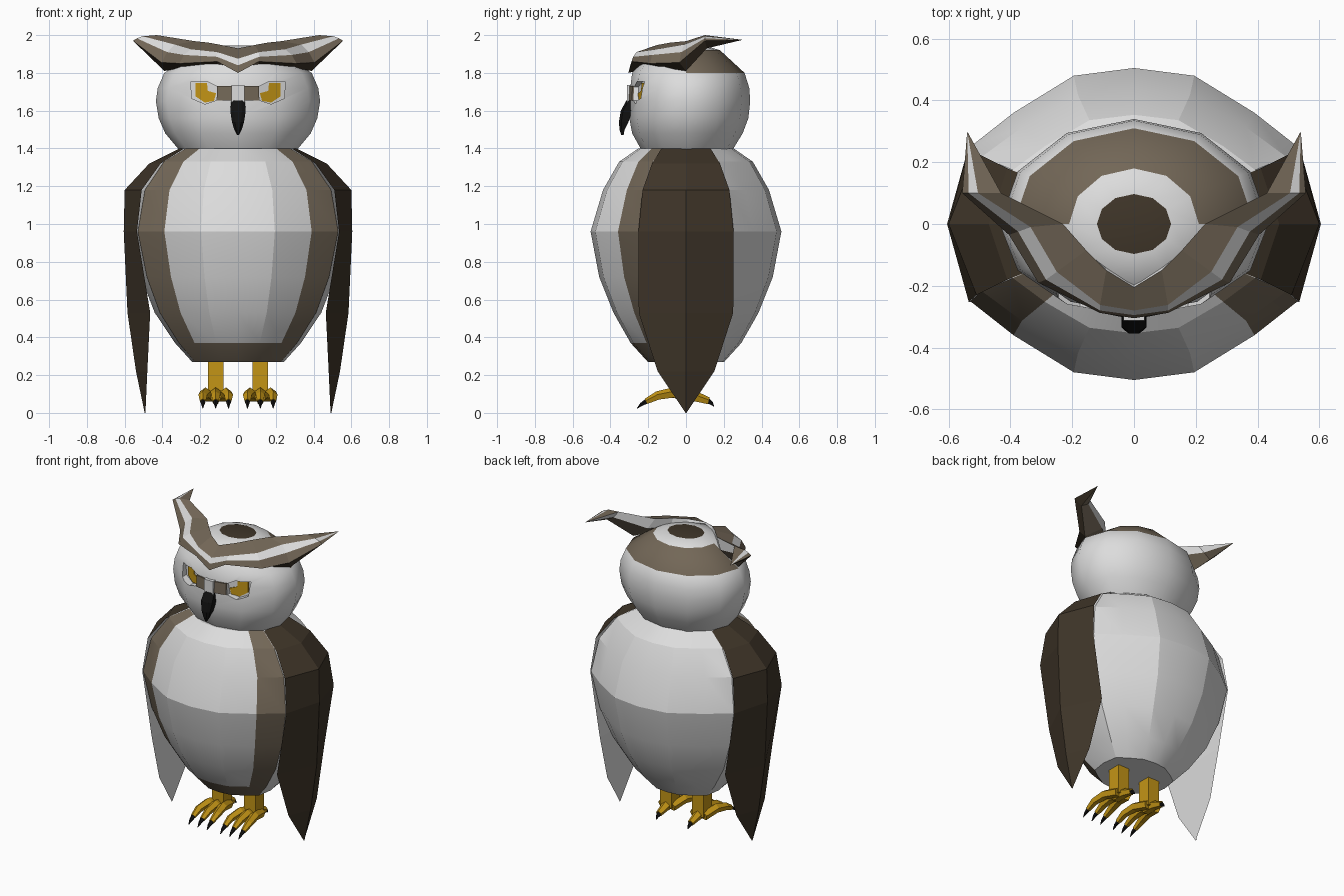
import bpy, bmesh, math
from mathutils import Vector

if "Cube" in bpy.data.objects:
    bpy.data.objects.remove(bpy.data.objects["Cube"])

COLOURS = {"pale_feather": (0.72, 0.72, 0.72), "brown_feather": (0.17, 0.135, 0.095),
           "dark_feather": (0.05, 0.036, 0.022), "gold": (0.55, 0.30, 0.008),
           "black": (0.006, 0.006, 0.006)}
PALE, BROWN, DARK, GOLD, BLACK = range(5)
MATS = []
for n, c in COLOURS.items():
    m = bpy.data.materials.new(n)
    m.diffuse_color = (*c, 1)
    m.use_nodes = True
    m.node_tree.nodes["Principled BSDF"].inputs["Base Color"].default_value = m.diffuse_color
    MATS.append(m)


def build(name, verts, faces, rule, angle=None):
    """Mesh object; rule gives a colour index from face centre and face number."""
    bm = bmesh.new()
    vs = [bm.verts.new(v) for v in verts]
    for i, f in enumerate(faces):
        face = bm.faces.new([vs[k] for k in f])
        face.material_index = rule(face.calc_center_median(), i) if callable(rule) else rule
    bmesh.ops.remove_doubles(bm, verts=bm.verts, dist=1e-4)
    bmesh.ops.recalc_face_normals(bm, faces=bm.faces)
    me = bpy.data.meshes.new(name)
    bm.to_mesh(me)
    bm.free()
    for m in MATS:
        me.materials.append(m)
    ob = bpy.data.objects.new(name, me)
    bpy.context.collection.objects.link(ob)
    if angle:
        bpy.ops.object.select_all(action='DESELECT')
        bpy.context.view_layer.objects.active = ob
        ob.select_set(True)
        bpy.ops.object.shade_smooth_by_angle(angle=math.radians(angle))
    return ob


def loft(name, rings, rule, angle=None):
    """Skin equal-length closed rings and cap both ends."""
    n = len(rings[0])
    verts = [v for r in rings for v in r]
    faces = [(j * n + i, j * n + (i + 1) % n, (j + 1) * n + (i + 1) % n, (j + 1) * n + i)
             for j in range(len(rings) - 1) for i in range(n)]
    last = (len(rings) - 1) * n
    faces += [tuple(range(n)), tuple(range(last, last + n))]
    return build(name, verts, faces, rule, angle)


def mirror(ob):
    mod = ob.modifiers.new("mirror", 'MIRROR')
    mod.use_clip = False
    return ob


# Body: sixteen-sided egg with brown front flanks and a brown front hem
quarter = [(0, .505), (.195, .48), (.39, .36), (.53, .25), (.565, 0)]
half = quarter + [(x, -y) for x, y in quarter[-2::-1]]
outline = half + [(-x, y) for x, y in half[-2:0:-1]]
body_rings = [(.27, .43, .40), (.37, .59, .58), (.53, .78, .76), (.72, .91, .91), (.96, 1, 1),
              (1.18, .93, .87), (1.33, .74, .70), (1.40, .52, .50)]


def body_colour(c, i):
    if i >= 112:
        return PALE
    seg = i % 16
    flank = seg in (5, 10)
    hem = i < 16 and 5 <= seg <= 10
    return BROWN if flank or hem else PALE


loft("body", [[(x * sx, y * sy, z) for x, y in outline] for z, sx, sy in body_rings],
     body_colour, 18)

# Wings: ridged outside, pale inside, tapering to a point
wing_rows = [(1.40, .285, .13, .31), (1.32, .41, .18, .47), (1.18, .51, .23, .60),
             (.96, .535, .252, .605), (.53, .465, .25, .585), (.22, .48, .15, .54),
             (0, .49, .002, .494)]
mirror(loft("wing", [[(e, -y, z), (r, 0, z), (e, y, z)] for z, e, y, r in wing_rows],
            lambda c, i: PALE if i < 18 and i % 3 == 2 else DARK))

# Head: oval lathe, flatter in front, brown band at the back and dark crown
head_rows = [(1.39, .31, .245, .235), (1.48, .385, .30, .285), (1.56, .42, .33, .30),
             (1.65, .435, .34, .30), (1.72, .425, .335, .295), (1.80, .39, .31, .285),
             (1.92, .21, .18, .20), (1.945, .12, .097, .097)]


def head_ring(z, rx, back, front):
    ring = []
    for k in range(12):
        a = k * math.pi / 6
        s = math.sin(a)
        ring.append((rx * math.cos(a), s * (back if s > 0 else front), z))
    return ring


def head_colour(c, i):
    if c.z > 1.94:
        return DARK
    return BROWN if 1.81 < c.z < 1.91 and c.y > 0 else PALE


head = loft("head", [head_ring(*r) for r in head_rows], head_colour, 40)

# Eye sockets cut into the face
socket = [(.25, 1.755), (.165, 1.755), (.105, 1.725), (.115, 1.655), (.175, 1.635), (.245, 1.665)]
iris = [(.224, 1.746), (.164, 1.746), (.160, 1.705), (.116, 1.692), (.127, 1.652),
        (.175, 1.643), (.224, 1.675)]


def depth(x):
    return -.25 + .39 * (x - .11)


cutter = mirror(loft("socket_cutter", [[(x, -.45, z) for x, z in socket],
                                       [(x, depth(x), z) for x, z in socket]], PALE))
cutter.hide_render = True
cutter.hide_viewport = False
cutter.display_type = 'WIRE'
cut = head.modifiers.new("sockets", 'BOOLEAN')
cut.operation = 'DIFFERENCE'
cut.object = cutter
mirror(loft("iris", [[(x, depth(x) - d, z) for x, z in iris] for d in (.007, -.002)], GOLD))

# Brown patches beside the pale nose bridge
mirror(loft("eye_patch", [[(x, y + d, z) for x, y, z in
                           [(.03, -.303, 1.655), (.11, -.287, 1.655),
                            (.11, -.283, 1.73), (.03, -.299, 1.73)]] for d in (0, .009)], BROWN))
loft("nose_bridge", [[(-.034, -.312, z), (.034, -.312, z), (.034, -.28, z), (-.034, -.28, z)]
                     for z in (1.64, 1.735)], PALE)

# Hooked beak
beak_rows = [(1.655, .035, -.315, -.28), (1.60, .041, -.345, -.285), (1.54, .032, -.355, -.305),
             (1.50, .02, -.352, -.325), (1.47, .004, -.342, -.336)]
loft("beak", [[(-w, b, z), (-w, f + .012, z), (-w * .5, f, z), (w * .5, f, z),
               (w, f + .012, z), (w, b, z)] for z, w, f, b in beak_rows], BLACK)

# Striped brows sweeping back into ear tufts: front edge, two stripe edges, top edge, back, underside
brow_rows = [
    [(0, -.305, 1.80), (0, -.295, 1.84), (0, -.28, 1.875), (0, -.205, 1.93), (0, -.18, 1.90), (0, -.22, 1.82)],
    [(.11, -.288, 1.86), (.11, -.28, 1.885), (.11, -.262, 1.91), (.09, -.15, 1.948), (.09, -.13, 1.90), (.11, -.20, 1.84)],
    [(.31, -.19, 1.85), (.285, -.18, 1.895), (.25, -.155, 1.925), (.155, -.085, 1.96), (.17, -.07, 1.90), (.28, -.13, 1.83)],
    [(.405, -.035, 1.855), (.375, -.025, 1.91), (.335, -.01, 1.95), (.23, 0, 1.968), (.27, .02, 1.90), (.39, 0, 1.81)],
    [(.556, .10, 1.97), (.535, .10, 1.983), (.505, .10, 1.994), (.43, .10, 2.0), (.46, .115, 1.96), (.51, .11, 1.93)]]
tip = Vector((.54, .30, 1.975))
brow_rows.append([tuple(tip + (Vector(p) - tip) * .02) for p in brow_rows[-1]])
stripe = [BROWN, PALE, BROWN, PALE, BROWN, DARK]
mirror(loft("brow_tuft", brow_rows, lambda c, i: stripe[i % 6] if i < 30 else BROWN))


# Legs and feet
def tube(name, path, colour):
    """Five-sided tapering tube along (x, y, z, radius) points lying mostly along y."""
    pts = [Vector(p[:3]) for p in path]
    rings = []
    for k, p in enumerate(pts):
        t = (pts[min(k + 1, len(pts) - 1)] - pts[max(k - 1, 0)]).normalized()
        side = t.cross(Vector((0, 0, 1))).normalized()
        up = side.cross(t)
        rings.append([p + path[k][3] * (side * math.sin(a) + up * math.cos(a))
                      for a in [2 * math.pi * j / 5 for j in range(5)]])
    return mirror(loft(name, rings, colour))


mirror(loft("leg", [[(.118 + .042 * sx, .0 + .045 * sy, z) for sx, sy in
                     [(-1, -1), (1, -1), (1, 1), (-1, 1)]] for z in (.08, .30)], GOLD))
for n, dx in enumerate((-.068, 0, .068)):
    x = .118
    tube(f"front_toe_{n + 1}", [(x + dx * .5, .03, .085, .03), (x + dx * .8, -.07, .105, .03),
                                (x + dx, -.15, .09, .025), (x + dx, -.21, .06, .017)], GOLD)
    tube(f"front_claw_{n + 1}", [(x + dx, -.205, .062, .015), (x + dx, -.235, .045, .010),
                                 (x + dx, -.258, .024, .002)], BLACK)
tube("back_toe", [(.118, -.03, .09, .035), (.118, .05, .085, .03), (.118, .12, .062, .02)], GOLD)
tube("back_claw", [(.118, .115, .062, .016), (.118, .135, .05, .010), (.118, .148, .034, .002)], BLACK)
